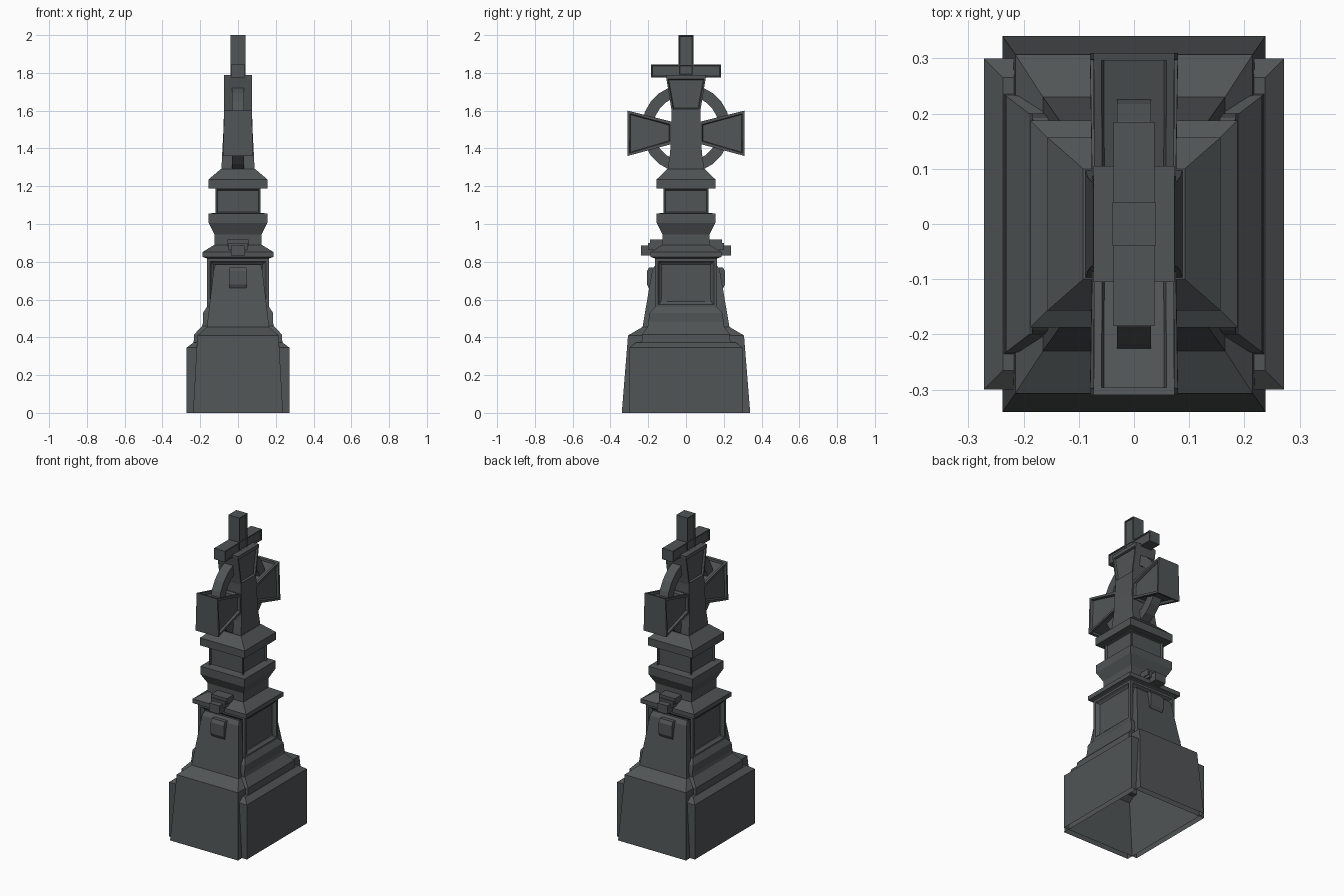
import bpy, bmesh, math

if "Cube" in bpy.data.objects:
    bpy.data.objects.remove(bpy.data.objects["Cube"])

stone = bpy.data.materials.new("dark grey granite")
stone.diffuse_color = (0.082, 0.090, 0.092, 1)
stone.use_nodes = True
stone.node_tree.nodes["Principled BSDF"].inputs["Base Color"].default_value = stone.diffuse_color


def loft(name, sections, start=True, end=True, closed=False, mirror=False, panels=None):
    """Skin a list of equal-length point loops; panels = (face test, [(width, depth), ...])."""
    bm = bmesh.new()
    loops = [[bm.verts.new(p) for p in s] for s in sections]
    pairs = list(zip(loops, loops[1:])) + ([(loops[-1], loops[0])] if closed else [])
    for a, b in pairs:
        n = len(a)
        for i in range(n):
            bm.faces.new((a[i], a[(i + 1) % n], b[(i + 1) % n], b[i]))
    if start and not closed:
        bm.faces.new(loops[0])
    if end and not closed:
        bm.faces.new(loops[-1])
    bmesh.ops.recalc_face_normals(bm, faces=bm.faces[:])
    bm.normal_update()
    if panels:
        test, steps = panels
        chosen = [f for f in bm.faces if test(f.calc_center_median(), f.normal)]
        for width, depth in steps:
            bmesh.ops.inset_individual(bm, faces=chosen, thickness=width, depth=depth)
    me = bpy.data.meshes.new(name)
    bm.to_mesh(me)
    bm.free()
    me.materials.append(stone)
    ob = bpy.data.objects.new(name, me)
    bpy.context.collection.objects.link(ob)
    if mirror:
        ob.modifiers.new("mirror", 'MIRROR').use_axis = (False, True, False)
    return ob


def rect(hx, hy, z, y0=0.0):
    return [(-hx, y0 - hy, z), (hx, y0 - hy, z), (hx, y0 + hy, z), (-hx, y0 + hy, z)]


def stack(name, prof, **kw):
    return loft(name, [rect(*p) for p in prof], **kw)


def box(name, x, y0, y1, z0, z1, **kw):
    return stack(name, [(x, (y1 - y0) / 2, z, (y0 + y1) / 2) for z in (z0, z1)], **kw)


def upright(z0, z1):
    return lambda c, n: abs(n.z) < 0.3 and z0 < c.z < z1


# plinth: wide block with stepped mouldings, hollow underneath
stack("plinth_block", [(.272, .30, 0), (.272, .30, .345), (.237, .265, .372), (.235, .235, .372),
                       (.232, .232, .415), (.19, .2, .46), (.185, .2, .48), (.185, .192, .53),
                       (.165, .165, .56)], start=False, end=False)
# deeper tapering block crossing the plinth
stack("plinth_cross_block", [(.238, .34, 0), (.215, .307, .41), (.165, .23, .455)],
      start=False, end=False)
# pedestal die with recessed panels
stack("pedestal_die", [(.165, .165, .555), (.165, .165, .82)], start=False, end=False,
      panels=(upright(.6, .8), [(.025, 0), (.012, -.012), (.012, -.006)]))
# sloping buttress on front and back
loft("buttress", [[(-x, -y, z), (x, -y, z), (x, -.1, z), (-x, -.1, z)]
                  for x, y, z in ((.165, .23, .455), (.128, .178, .76), (.12, .16, .785))],
     start=False, mirror=True)
# keystone hanging on the buttress and stepped ornament above
loft("keystone", [[(-.046, -y, z), (.046, -y, z), (.046, -.15, z), (-.046, -.15, z)]
                  for y, z in ((.197, .66), (.207, .68), (.207, .75), (.195, .77))], mirror=True)
box("ornament_nose", .036, -.237, -.12, .832, .885, mirror=True)
box("ornament_step", .05, -.20, -.10, .862, .90, mirror=True)
box("ornament_back", .055, -.19, -.10, .88, .918, mirror=True)

# cornice and flared moulding above the die
stack("cornice", [(.155, .155, .81), (.17, .17, .82), (.187, .187, .825), (.187, .187, .852),
                  (.125, .125, .89), (.125, .125, .945), (.155, .155, 1.005),
                  (.155, .155, 1.055), (.115, .115, 1.06)], start=False, end=False)
# panelled neck
stack("neck", [(.12, .12, 1.05), (.12, .12, 1.19)], start=False, end=False,
      panels=(upright(1.1, 1.15), [(.012, 0), (.006, -.01)]))
# sloped cap under the cross
stack("neck_cap", [(.115, .115, 1.187), (.157, .157, 1.187), (.157, .157, 1.235), (.092, .1, 1.29)],
      start=False)

# cross shaft flaring toward the head
stack("cross_shaft", [(.088, .098, 1.285), (.084, .085, 1.37), (.078, .077, 1.48), (.074, .076, 1.60),
                      (.073, .105, 1.775), (.073, .105, 1.79)],
      panels=(lambda c, n: abs(n.x) > .9 and 1.62 < c.z < 1.76, [(.012, 0), (.006, -.012)]))


# flared arms with recessed panels
def arm_end(y, z0, z1, x0, x1):
    return [(-x0, y, z0), (x0, y, z0), (x1, y, z1), (-x1, y, z1)]


loft("cross_arm", [arm_end(-.07, 1.425, 1.54, .076, .072), arm_end(-.31, 1.36, 1.60, .08, .073)],
     mirror=True, panels=(lambda c, n: abs(n.y) < .5, [(.02, 0), (.006, -.014)]))

# ring behind the arms, 24 sides
ring = []
for i in range(24):
    a = math.tau * (i + .5) / 24
    ring.append([(x, r * math.cos(a), 1.505 + r * math.sin(a))
                 for x, r in ((-.031, .175), (.031, .175), (.031, .235), (-.031, .235))])
loft("ring", ring, closed=True)

# small finial cross on top, with thin sunk faces
sunk = (lambda c, n: abs(n.x) > .9, [(.008, 0), (.004, -.005)])
box("finial_bar", .037, -.185, .185, 1.775, 1.845, panels=sunk)
box("finial_post", .039, -.04, .04, 1.785, 2.0, panels=sunk)
